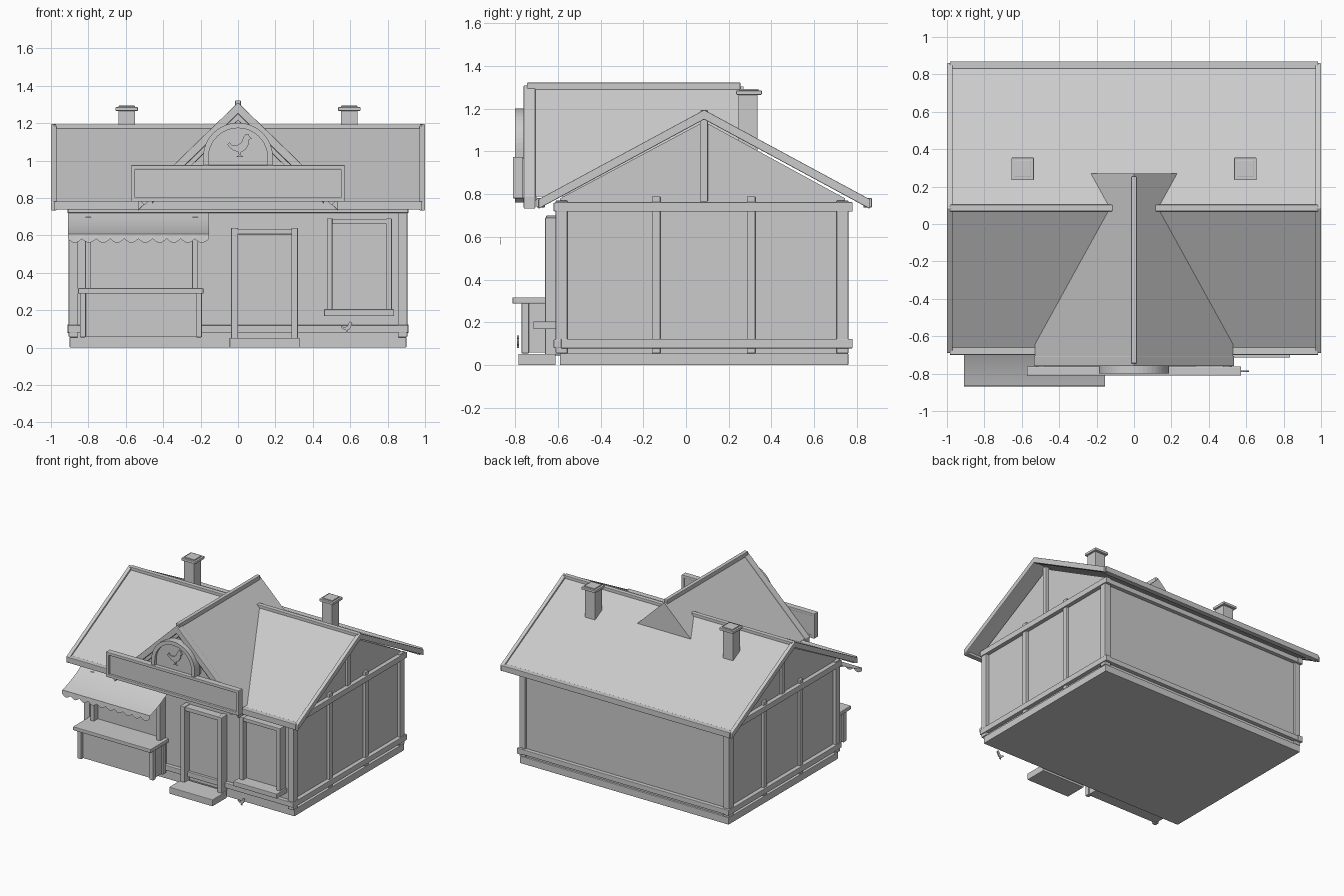
import bpy, bmesh, math
from mathutils import Vector

grey = bpy.data.materials.new("plain grey")
grey.diffuse_color = (0.6, 0.6, 0.6, 1)


def finish(name, bm, bevel=0.0):
    bmesh.ops.recalc_face_normals(bm, faces=bm.faces)
    me = bpy.data.meshes.new(name)
    bm.to_mesh(me)
    bm.free()
    me.materials.append(grey)
    ob = bpy.data.objects.new(name, me)
    bpy.context.collection.objects.link(ob)
    if bevel:
        m = ob.modifiers.new("soft edge", 'BEVEL')
        m.width, m.segments = bevel, 2
    return ob


def box(name, x, y, z, bevel=0.004):
    """Box from (min, max) ranges."""
    bm = bmesh.new()
    bmesh.ops.create_cube(bm, size=1)
    for v in bm.verts:
        v.co = Vector([(r[0] + r[1]) / 2 + c * (r[1] - r[0]) for c, r in zip(v.co, (x, y, z))])
    return finish(name, bm, bevel)


def prism(name, pts, axis, a, b, bevel=0.0):
    """Outline extruded along x (points are y, z) or y (points are x, z)."""
    bm = bmesh.new()
    vs = [bm.verts.new((a, p, q) if axis == 'x' else (p, a, q)) for p, q in pts]
    f = bm.faces.new(vs)
    ext = bmesh.ops.extrude_face_region(bm, geom=[f])['geom']
    d = Vector((b - a, 0, 0)) if axis == 'x' else Vector((0, b - a, 0))
    bmesh.ops.translate(bm, verts=[g for g in ext if isinstance(g, bmesh.types.BMVert)], vec=d)
    return finish(name, bm, bevel)


def chevron(c, top, half, slope, t):
    e = top - half * slope
    return [(c - half, e), (c, top), (c + half, e), (c + half, e - t), (c, top - t), (c - half, e - t)]


# House body with gable ends, and plinth
prism("walls", [(-0.59, 0.03), (0.745, 0.03), (0.745, 0.78), (0.085, 1.14), (-0.59, 0.78)], 'x', -0.88, 0.88)
box("plinth", (-0.9, 0.9), (-0.59, 0.76), (0, 0.055))

# Timber frame
for s, side in ((-1, "left"), (1, "right")):
    def sx(a, b):
        return tuple(sorted((s * a, s * b)))
    for y, n in (((-0.61, -0.555), "front"), ((0.705, 0.76), "back")):
        box(f"{side}_{n}_corner_post", sx(0.855, 0.905), y, (0.055, 0.77))
    for i, y in enumerate((-0.14, 0.305)):
        box(f"{side}_wall_post_{i}", sx(0.87, 0.9), (y - 0.02, y + 0.02), (0.055, 0.79))
    box(f"{side}_gable_post", sx(0.87, 0.9), (0.065, 0.102), (0.765, 1.15))
    box(f"{side}_low_beam", sx(0.87, 0.912), (-0.585, 0.78), (0.078, 0.123))
    box(f"{side}_high_beam", sx(0.87, 0.912), (-0.61, 0.78), (0.718, 0.763))
for n, y in (("front", (-0.62, -0.58)), ("back", (0.735, 0.775))):
    box(f"{n}_low_beam", (-0.91, 0.91), y, (0.08, 0.12))
    box(f"{n}_high_beam", (-0.91, 0.91), y, (0.72, 0.76))

# Main roof, rake boards, fascias and ridge
prism("main_roof", chevron(0.085, 1.18, 0.765, 0.535, 0.025), 'x', -0.985, 0.985)
for s in (-1, 1):
    prism("rake_board", chevron(0.085, 1.195, 0.775, 0.54, 0.045), 'x', s * 0.97, s * 1.0, 0.004)
box("front_fascia", (-0.985, 0.985), (-0.70, -0.66), (0.738, 0.782))
box("back_fascia", (-0.985, 0.985), (0.83, 0.87), (0.738, 0.782))
box("ridge_beam", (-0.985, 0.985), (0.067, 0.103), (1.155, 1.193))

# Chimneys
for s in (-1, 1):
    x = s * 0.595
    box("chimney", (x - 0.045, x + 0.045), (0.245, 0.335), (0.95, 1.27))
    box("chimney_cap", (x - 0.06, x + 0.06), (0.235, 0.355), (1.265, 1.285))
    box("chimney_top", (x - 0.045, x + 0.045), (0.25, 0.34), (1.28, 1.293))

# Cross gable over the entrance, passing through the main ridge
prism("cross_gable", [(-0.53, 0.79), (0, 1.305), (0.53, 0.79)], 'y', -0.705, 0.27)
prism("cross_gable_barge", chevron(0, 1.31, 0.535, 0.97, 0.06), 'y', -0.76, -0.705, 0.004)
prism("cross_gable_inner_trim", chevron(0, 1.25, 0.46, 0.97, 0.035), 'y', -0.735, -0.70, 0.003)
box("cross_gable_ridge", (-0.015, 0.015), (-0.745, 0.255), (1.285, 1.322))

# Long blank sign board with raised frame
box("sign_panel", (-0.56, 0.56), (-0.793, -0.765), (0.79, 0.965), 0)
for z in ((0.78, 0.803), (0.952, 0.975)):
    box("sign_rail", (-0.573, 0.573), (-0.81, -0.762), z)
for s in (-1, 1):
    box("sign_stile", tuple(sorted((s * 0.55, s * 0.573))), (-0.81, -0.762), (0.78, 0.975))
    prism("sign_bracket", [(s * 0.5 - 0.025, 0.785), (s * 0.5, 0.762), (s * 0.5 + 0.025, 0.785)], 'y', -0.80, -0.71)


# Arched plaque with rim
def arch(r, z0):
    arc = [(r * math.cos(math.pi * i / 24), 1.015 + r * math.sin(math.pi * i / 24)) for i in range(25)]
    return [(r, z0)] + arc + [(-r, z0)]


prism("plaque", arch(0.175, 0.965), 'y', -0.78, -0.705)
prism("plaque_rim", arch(0.187, 0.965) + arch(0.158, 0.965)[::-1], 'y', -0.80, -0.74)

# Small hen silhouettes: one on the plaque, one low beside the door
HEN = [(-0.50, 0.52), (-0.40, 0.62), (-0.30, 0.50), (-0.1, 0.48), (0.10, 0.60), (0.20, 0.85), (0.30, 0.98),
       (0.42, 0.95), (0.46, 0.85), (0.56, 0.78), (0.44, 0.74), (0.40, 0.50), (0.28, 0.30), (0.10, 0.20),
       (0.08, 0.06), (0.18, 0.0), (-0.10, 0.0), (0.0, 0.08), (-0.02, 0.2), (-0.25, 0.28), (-0.42, 0.42)]
for name, x, z, k, y in (("plaque_hen", 0.005, 1.02, 0.125, -0.782), ("low_hen", 0.58, 0.08, 0.06, -0.782)):
    prism(name, [(x + a * k, z + b * k) for a, b in HEN], 'y', y, y - 0.009)

# Door, frame and step
box("door", (0, 0.285), (-0.60, -0.585), (0.05, 0.61), 0)
for x in ((-0.037, 0.0), (0.285, 0.32)):
    box("door_jamb", x, (-0.66, -0.58), (0.045, 0.64))
box("door_lintel", (-0.005, 0.29), (-0.65, -0.58), (0.605, 0.635))
box("door_step", (-0.045, 0.33), (-0.785, -0.61), (0, 0.052))

# Right-hand window
box("window_pane", (0.49, 0.81), (-0.615, -0.585), (0.19, 0.68), 0)
for x in ((0.475, 0.505), (0.793, 0.823)):
    box("window_jamb", x, (-0.66, -0.58), (0.19, 0.69))
box("window_head", (0.475, 0.823), (-0.655, -0.58), (0.66, 0.688))
box("window_sill", (0.46, 0.835), (-0.715, -0.58), (0.168, 0.205))

# Stall window, counter and legs
box("stall_pane", (-0.80, -0.23), (-0.605, -0.585), (0.30, 0.69), 0)
for x in ((-0.817, -0.785), (-0.245, -0.213)):
    box("stall_window_jamb", x, (-0.655, -0.58), (0.30, 0.70))
box("stall_window_head", (-0.817, -0.213), (-0.65, -0.58), (0.67, 0.697))
box("counter_top", (-0.855, -0.185), (-0.812, -0.58), (0.288, 0.317))
box("counter_panel", (-0.83, -0.205), (-0.75, -0.59), (0.06, 0.29), 0)
for x in ((-0.845, -0.813), (-0.225, -0.193)):
    box("counter_leg", x, (-0.77, -0.735), (0.055, 0.29))
    box("counter_back_leg", x, (-0.65, -0.61), (0.055, 0.29))

# Curved awning sheet with a scalloped valance
bm = bmesh.new()
profile = [(-0.61, 0.725), (-0.66, 0.692), (-0.71, 0.664), (-0.77, 0.638), (-0.82, 0.620), (-0.865, 0.608)]
N, SCALLOPS = 80, 10
rows = []
for i in range(N + 1):
    x = -0.91 + 0.755 * i / N
    hem = 0.582 - 0.022 * abs(math.sin(math.pi * SCALLOPS * i / N))
    rows.append([bm.verts.new((x, y, z)) for y, z in profile + [(-0.87, hem)]])
for a, b in zip(rows, rows[1:]):
    for j in range(len(a) - 1):
        bm.faces.new((a[j], a[j + 1], b[j + 1], b[j]))
awning = finish("awning", bm)
bpy.context.view_layer.objects.active = awning
awning.select_set(True)
bpy.ops.object.shade_smooth_by_angle(angle=math.radians(35))
